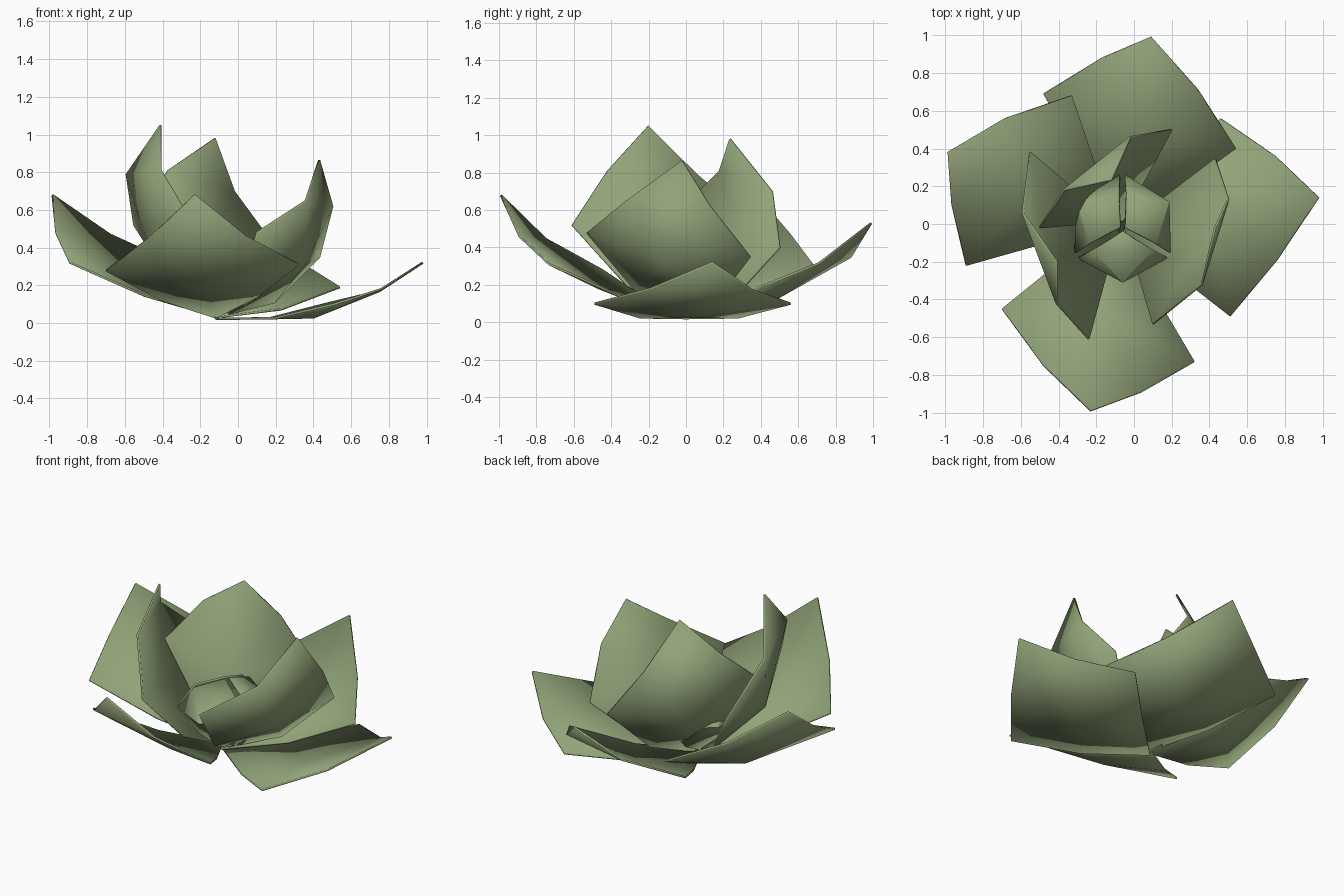
import bpy, bmesh, math
from mathutils import Vector

if "Cube" in bpy.data.objects:
    bpy.data.objects.remove(bpy.data.objects["Cube"])

green = bpy.data.materials.new("leaf green")
green.diffuse_color = (0.285, 0.37, 0.19, 1)
green.use_nodes = True
green.node_tree.nodes["Principled BSDF"].inputs["Base Color"].default_value = green.diffuse_color


def leaf(name, base, k1, m1, tip, m2, k2, centre, sag, thick=0.012):
    """Kite leaf: base, side corners k, upper edge points m, tip and a cupped centre."""
    base, k1, m1, tip, m2, k2, centre = map(Vector, (base, k1, m1, tip, m2, k2, centre))
    drop = Vector((0, 0, -sag))
    l1, l2 = (base + k1) / 2 + drop, (base + k2) / 2 + drop
    bm = bmesh.new()
    b, p1, q1, r1, t, r2, q2, p2, c = [bm.verts.new(v) for v in
                                       (base, l1, k1, m1, tip, m2, k2, l2, centre)]
    ring = [b, p1, q1, r1, r2, q2, p2]
    for i, v in enumerate(ring):
        bm.faces.new((c, v, ring[(i + 1) % len(ring)]))
    bm.faces.new((r1, t, r2))
    bmesh.ops.recalc_face_normals(bm, faces=bm.faces)
    me = bpy.data.meshes.new(name)
    bm.to_mesh(me)
    bm.free()
    me.materials.append(green)
    ob = bpy.data.objects.new(name, me)
    bpy.context.collection.objects.link(ob)
    mod = ob.modifiers.new("thickness", 'SOLIDIFY')
    mod.thickness = thick
    mod.offset = 0
    bpy.context.view_layer.objects.active = ob
    ob.select_set(True)
    bpy.ops.object.shade_smooth_by_angle(angle=math.radians(25))
    ob.select_set(False)


# Four spread outer leaves
leaf("outer_leaf_right", (-.12, 0, .022), (.51, -.49, .10), (.76, -.19, .18), (.98, .14, .32),
     (.75, .36, .17), (.46, .56, .10), (.40, .05, .03), .035)
leaf("outer_leaf_back", (-.08, -.05, .035), (.54, .40, .19), (.34, .71, .315), (.09, .99, .53),
     (-.17, .88, .35), (-.48, .69, .25), (.03, .47, .12), .04)
leaf("outer_leaf_front", (-.12, .02, .03), (-.70, -.45, .28), (-.48, -.75, .445), (-.23, -.99, .68),
     (.04, -.89, .46), (.32, -.73, .31), (-.16, -.46, .18), .03)
leaf("outer_leaf_left", (-.10, 0, .03), (-.33, .68, .31), (-.68, .56, .47), (-.985, .38, .68),
     (-.965, .10, .48), (-.89, -.22, .32), (-.54, .18, .165), .03)

# Three upright inner leaves
leaf("inner_leaf_right", (-.05, -.02, .05), (.10, -.53, .48), (.36, -.32, .65), (.43, -.02, .865),
     (.50, .13, .62), (.43, .345, .35), (.35, -.11, .31), .09)
leaf("inner_leaf_left", (-.08, -.02, .05), (-.55, .38, .52), (-.59, .06, .79), (-.41, -.20, 1.05),
     (-.41, -.42, .81), (-.24, -.61, .52), (-.46, -.13, .38), .09)
leaf("inner_leaf_back", (-.06, .02, .05), (.20, .50, .40), (-.02, .46, .70), (-.12, .235, .98),
     (-.37, .18, .81), (-.50, -.02, .61), (-.20, .30, .37), .09)


# Closed bud of three folded leaves
def polar(angle, r, z):
    a = math.radians(angle)
    return (-.06 + r * math.cos(a), -.025 + r * math.sin(a), z)


for i, a in enumerate((30, 150, 270)):
    leaf(f"bud_leaf_{i + 1}", polar(a, .04, .06), polar(a - 57, .28, .29), polar(a - 54, .19, .42),
         polar(a, .015, .48), polar(a + 54, .19, .42), polar(a + 57, .28, .29),
         polar(a, .28, .30), .05)
